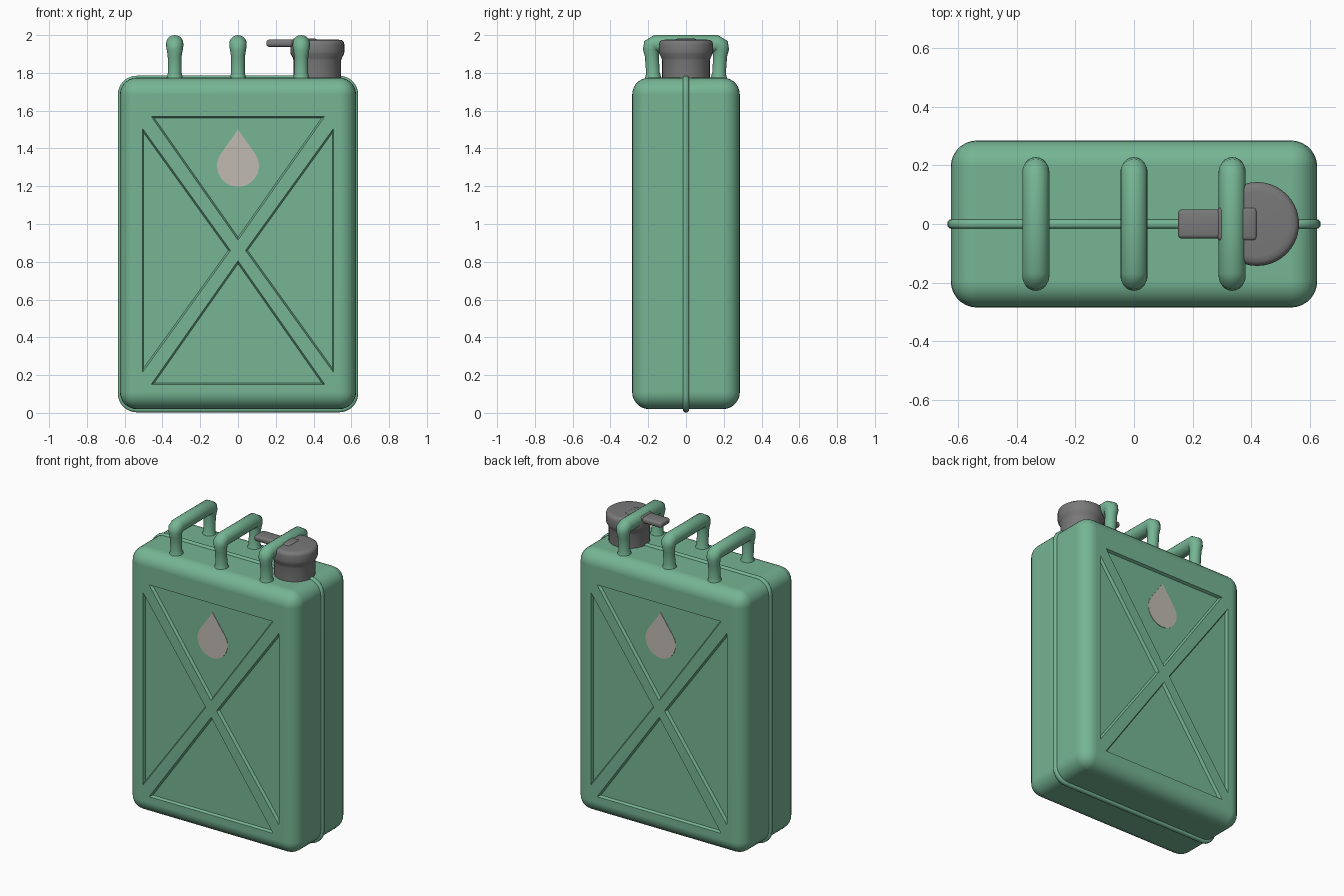
import bpy, bmesh, math
from mathutils import Vector

if "Cube" in bpy.data.objects:
    bpy.data.objects.remove(bpy.data.objects["Cube"])


def material(name, rgb):
    m = bpy.data.materials.new(name)
    m.diffuse_color = (*rgb, 1)
    m.use_nodes = True
    m.node_tree.nodes["Principled BSDF"].inputs["Base Color"].default_value = m.diffuse_color
    return m


GREEN = material("green_paint", (0.18, 0.46, 0.295))
GREY = material("grey_plastic", (0.19, 0.19, 0.195))
CREAM = material("pale_decal", (0.53, 0.50, 0.45))


def finish(bm, name, mat, angle=35):
    bmesh.ops.recalc_face_normals(bm, faces=bm.faces)
    me = bpy.data.meshes.new(name)
    bm.to_mesh(me)
    bm.free()
    ob = bpy.data.objects.new(name, me)
    bpy.context.collection.objects.link(ob)
    me.materials.append(mat)
    smooth(ob, angle)
    return ob


def activate(ob):
    bpy.ops.object.select_all(action='DESELECT')
    ob.select_set(True)
    bpy.context.view_layer.objects.active = ob


def smooth(ob, angle=35):
    activate(ob)
    bpy.ops.object.shade_smooth_by_angle(angle=math.radians(angle))


def box(name, lo, hi, bevel, segs, mat):
    bm = bmesh.new()
    bmesh.ops.create_cube(bm, size=1)
    for v in bm.verts:
        v.co = [l + (c + 0.5) * (h - l) for c, l, h in zip(v.co, lo, hi)]
    bmesh.ops.bevel(bm, geom=bm.edges[:], offset=bevel, segments=segs,
                    profile=0.5, affect='EDGES')
    return finish(bm, name, mat)


def loft(bm, rings):
    """Bridge closed rings of points and cap both ends."""
    rings = [[bm.verts.new(p) for p in r] for r in rings]
    for a, b in zip(rings, rings[1:]):
        for i in range(len(a)):
            j = (i + 1) % len(a)
            bm.faces.new((a[i], a[j], b[j], b[i]))
    bm.faces.new(rings[0])
    bm.faces.new(rings[-1])


# Can body: rounded box
body = box("can_body", (-0.625, -0.285, 0.02), (0.625, 0.285, 1.775), 0.09, 7, GREEN)

# Triangular recesses between the crossed ribs, on both large faces
MID = 0.86
top_tri = [(-0.46, 0.71), (0.46, 0.71), (0, 0.055)]
side_tri = [(0.505, 0.645), (0.505, -0.645), (0.04, 0)]
tris = [top_tri, [(x, -z) for x, z in top_tri],
        side_tri, [(-x, z) for x, z in side_tri]]
bm = bmesh.new()
for side in (-1, 1):
    for tri in tris:
        c = sum((Vector(p) for p in tri), Vector((0, 0))) / 3
        rings = []
        for y, k in ((0.305, 1.04), (0.285, 1.0), (0.267, 0.965)):
            rings.append([(c.x + (x - c.x) * k, side * y, MID + c.y + (z - c.y) * k)
                          for x, z in tri])
        loft(bm, rings)
cutter = finish(bm, "recess_cutter", GREEN)
cutter.hide_render = True
mod = body.modifiers.new("recesses", 'BOOLEAN')
mod.operation = 'DIFFERENCE'
mod.solver = 'EXACT'
mod.object = cutter
activate(body)
bpy.ops.object.modifier_apply(modifier=mod.name)
bpy.data.objects.remove(cutter)
smooth(body)
wn = body.modifiers.new("flat_normals", 'WEIGHTED_NORMAL')
wn.keep_sharp = True


# Weld seam running round the middle of the can
def rounded_rect(y, inset):
    hx, z0, z1, r = 0.636 - inset, 0.003 + inset, 1.785 - inset, 0.10 - inset
    pts = []
    for q, (sx, cz) in enumerate(((1, z1 - r), (-1, z1 - r), (-1, z0 + r), (1, z0 + r))):
        for i in range(9):
            a = math.pi / 2 * (q + i / 8)
            pts.append((sx * (hx - r) + r * math.cos(a), y, cz + r * math.sin(a)))
    return pts


bm = bmesh.new()
loft(bm, [rounded_rect(y, d) for y, d in
          ((-0.016, 0.014), (-0.014, 0.005), (-0.007, 0), (0.007, 0), (0.014, 0.005), (0.016, 0.014))])
finish(bm, "weld_seam", GREEN, 50)

# Three carrying handles: tube with slimmer legs and flared feet
half = [(0.174, 1.755, 0.047), (0.174, 1.778, 0.042), (0.175, 1.80, 0.036),
        (0.181, 1.89, 0.037), (0.185, 1.925, 0.043), (0.181, 1.945, 0.046),
        (0.168, 1.954, 0.046)]
path = [(-y, z, r) for y, z, r in half] + half[::-1]
for label, hx in (("left", -0.335), ("middle", 0.0), ("right", 0.335)):
    bm = bmesh.new()
    rings = []
    for i, (y, z, r) in enumerate(path):
        a, b = path[max(i - 1, 0)], path[min(i + 1, len(path) - 1)]
        t = Vector((0, b[0] - a[0], b[1] - a[1])).normalized()
        n = Vector((0, -t.z, t.y))
        rings.append([Vector((hx, y, z)) + Vector((1, 0, 0)) * r * math.cos(u) + n * r * math.sin(u)
                      for u in (2 * math.pi * k / 20 for k in range(20))])
    loft(bm, rings)
    finish(bm, label + "_handle", GREEN, 60)

# Spout neck and cap, turned from one profile
profile = [(0.126, 1.75), (0.126, 1.865), (0.130, 1.88), (0.141, 1.90), (0.143, 1.912),
           (0.143, 1.952), (0.139, 1.966), (0.128, 1.974), (0.11, 1.976)]
bm = bmesh.new()
loft(bm, [[(0.42 + r * math.cos(u), r * math.sin(u), z)
           for u in (2 * math.pi * k / 40 for k in range(40))] for r, z in profile])
finish(bm, "spout_cap", GREY, 40)

# Cap lever with a wider root
box("cap_lever", (0.15, -0.05, 1.938), (0.42, 0.05, 1.976), 0.014, 3, GREY)
box("lever_root", (0.285, -0.058, 1.93), (0.42, 0.058, 1.982), 0.014, 3, GREY)

# Droplet decals: circle arc closed by a pointed tip
R, CZ, TIP = 0.111, 1.308, 1.50
a0 = math.acos(R / (TIP - CZ))
drop = [(0, TIP)]
for i in range(33):
    a = math.pi / 2 + a0 + (2 * math.pi - 2 * a0) * i / 32
    drop.append((R * math.cos(a), CZ + R * math.sin(a)))
for label, side in (("front", -1), ("back", 1)):
    bm = bmesh.new()
    loft(bm, [[(x, side * y, z) for x, z in drop] for y in (0.265, 0.270)])
    finish(bm, label + "_droplet", CREAM)
